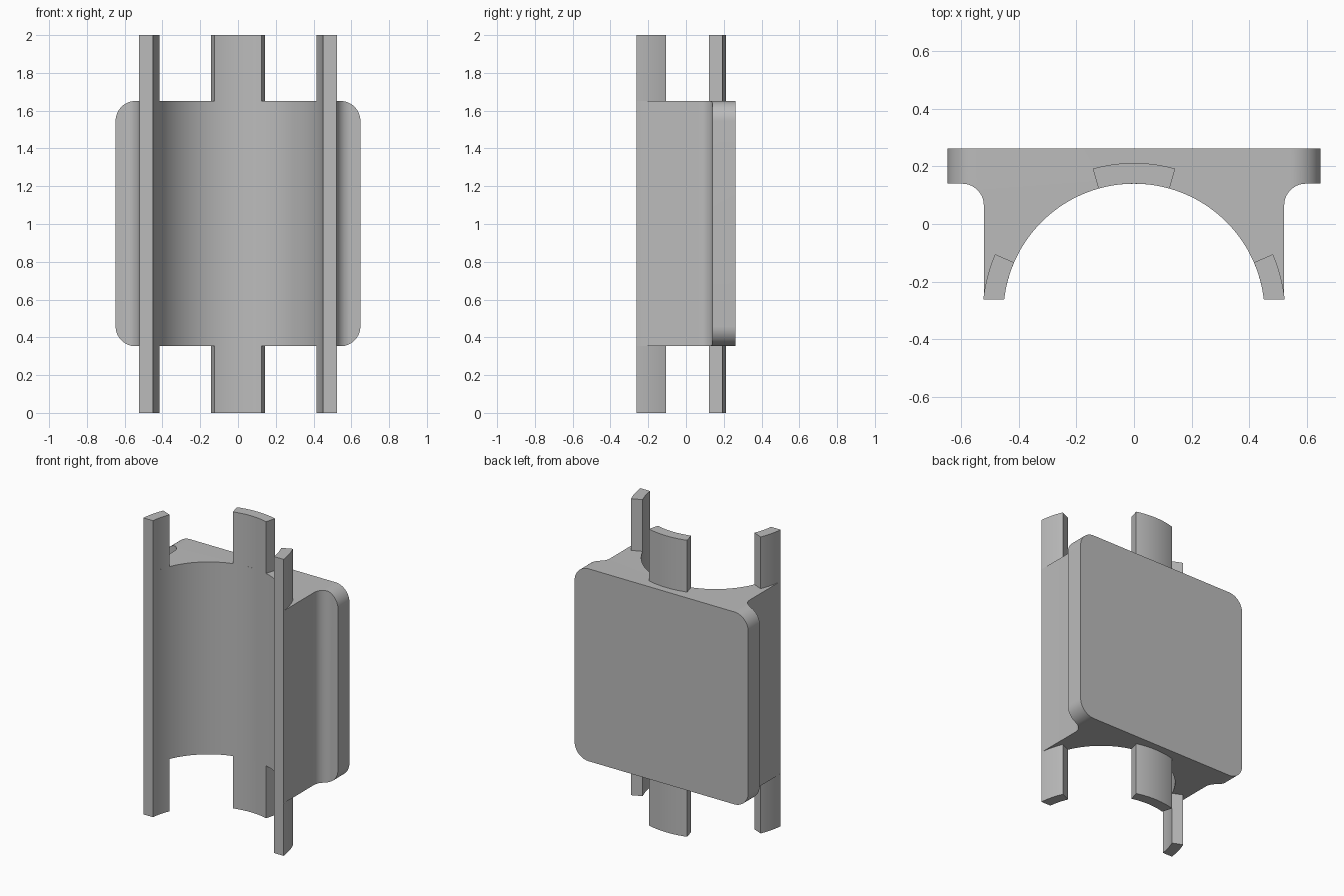
import bpy, bmesh
from math import sin, cos, pi, radians, sqrt, acos

cube = bpy.data.objects.get("Cube")
if cube:
    bpy.data.objects.remove(cube, do_unlink=True)

# Shared dimensions
CY, R_IN, R_OUT = -0.314, 0.454, 0.526      # bore axis and tab radii
FRONT, BACK, PLATE_Y = -0.262, 0.262, 0.14
PLATE_X, LEG_X, FILLET, CORNER = 0.648, 0.522, 0.075, 0.105
Z0, Z1, TOP = 0.353, 1.651, 2.0

grey = bpy.data.materials.new("Mid grey")
grey.use_nodes = True
grey.diffuse_color = (0.5, 0.5, 0.5, 1)
grey.node_tree.nodes["Principled BSDF"].inputs["Base Color"].default_value = (0.5, 0.5, 0.5, 1)


def arc(cx, cy, r, a0, a1, n):
    return [(cx + r * cos(a0 + (a1 - a0) * i / n),
             cy + r * sin(a0 + (a1 - a0) * i / n)) for i in range(n + 1)]


def extrude(name, profile, start, end, axis="z"):
    """Extrude a closed 2D profile along z, or an xz profile along y."""
    bm = bmesh.new()
    place = (lambda p: (p[0], p[1], start)) if axis == "z" else (lambda p: (p[0], start, p[1]))
    face = bm.faces.new([bm.verts.new(place(p)) for p in profile])
    out = bmesh.ops.extrude_face_region(bm, geom=[face])
    step = (0, 0, end - start) if axis == "z" else (0, end - start, 0)
    bmesh.ops.translate(bm, vec=step, verts=[v for v in out["geom"] if isinstance(v, bmesh.types.BMVert)])
    bmesh.ops.recalc_face_normals(bm, faces=bm.faces)
    mesh = bpy.data.meshes.new(name)
    bm.to_mesh(mesh)
    bm.free()
    mesh.materials.append(grey)
    obj = bpy.data.objects.new(name, mesh)
    bpy.context.collection.objects.link(obj)
    return obj


def smooth(obj):
    bpy.ops.object.select_all(action="DESELECT")
    obj.select_set(True)
    bpy.context.view_layer.objects.active = obj
    bpy.ops.object.shade_smooth_by_angle(angle=radians(30))


def mirrored(points):
    return [(-x, y) for x, y in reversed(points)]


# Saddle body: bore arc, legs, filleted flanks and back plate
bore_end = acos(sqrt(R_IN ** 2 - (FRONT - CY) ** 2) / R_IN)
right_side = [(LEG_X, FRONT)]
right_side += arc(LEG_X + FILLET, PLATE_Y - FILLET, FILLET, pi, pi / 2, 16)
right_side += [(PLATE_X, PLATE_Y), (PLATE_X, BACK)]
bore = arc(0, CY, R_IN, pi - bore_end, bore_end, 72)
body = extrude("saddle_body", bore + right_side + mirrored(right_side), Z0, Z1)

# Rounded outline that trims the plate corners
outline = []
for i, (sx, z) in enumerate([(1, Z1 - CORNER), (-1, Z1 - CORNER), (-1, Z0 + CORNER), (1, Z0 + CORNER)]):
    outline += arc(sx * (PLATE_X - CORNER), z, CORNER, i * pi / 2, (i + 1) * pi / 2, 16)
trimmer = extrude("corner_trimmer", outline, -1, 1, axis="y")
mod = body.modifiers.new("Round corners", "BOOLEAN")
mod.operation, mod.solver, mod.object = "INTERSECT", "EXACT", trimmer
bpy.context.view_layer.objects.active = body
bpy.ops.object.modifier_apply(modifier=mod.name)
bpy.data.objects.remove(trimmer, do_unlink=True)
smooth(body)

# Curved tabs continuing the bore above and below the body
half, side = radians(15.8), radians(23.4)
centre = (arc(0, CY, R_IN, pi / 2 + half, pi / 2 - half, 24)
          + arc(0, CY, R_OUT, pi / 2 - half, pi / 2 + half, 24))
outer_end = acos(sqrt(R_OUT ** 2 - (FRONT - CY) ** 2) / R_OUT)
left = arc(0, CY, R_IN, side, bore_end, 14) + arc(0, CY, R_OUT, outer_end, side, 14)
for level, a, b in (("lower", 0, Z0), ("upper", Z1, TOP)):
    for part, shape in (("centre", centre), ("left", left), ("right", mirrored(left))):
        smooth(extrude(f"{level}_{part}_tab", shape, a, b))
